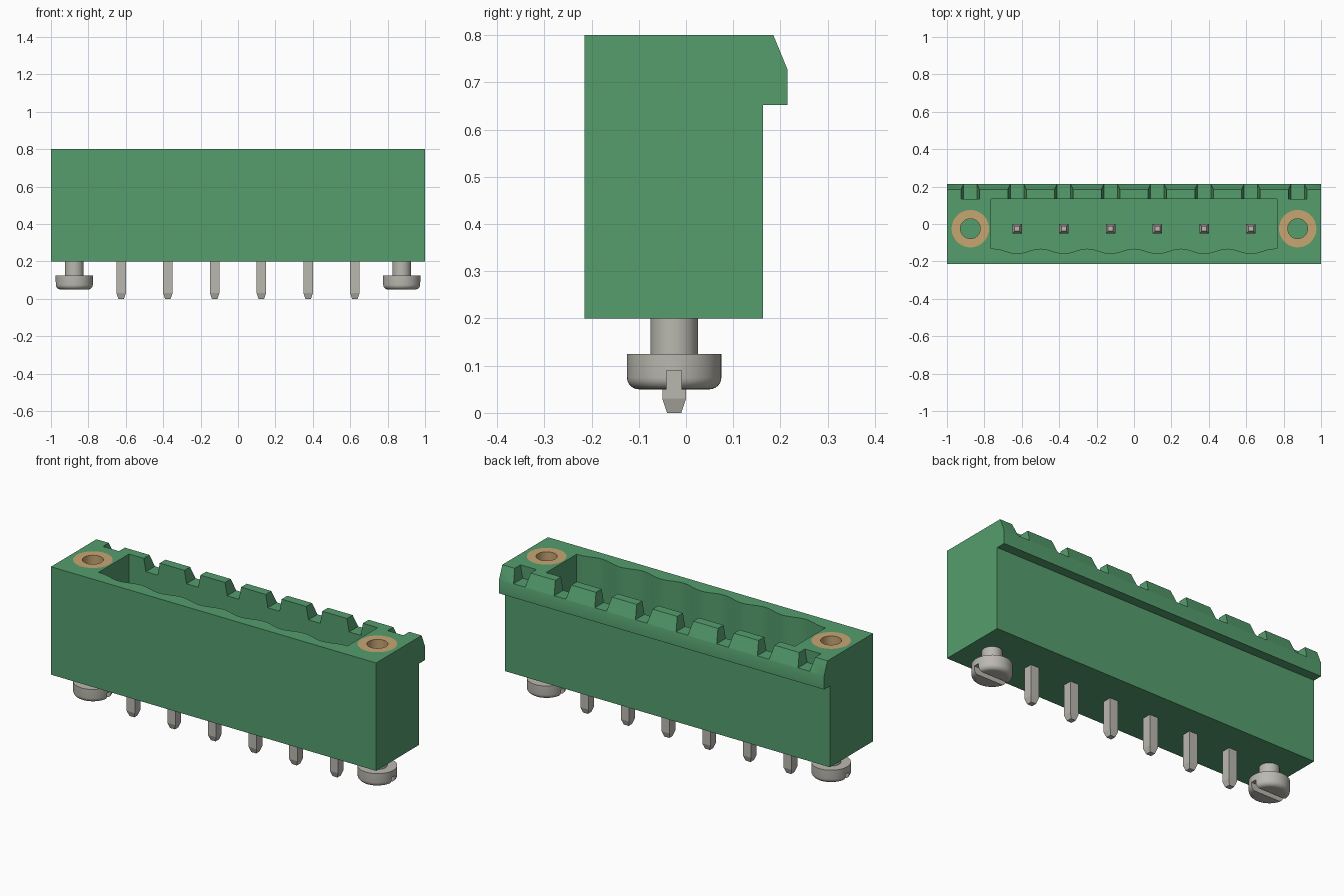
import bpy, bmesh, math

old = bpy.data.objects.get("Cube")
if old:
    bpy.data.objects.remove(old, do_unlink=True)


def material(name, rgb):
    m = bpy.data.materials.new(name)
    m.use_nodes = True
    m.diffuse_color = (*rgb, 1)
    m.node_tree.nodes["Principled BSDF"].inputs["Base Color"].default_value = (*rgb, 1)
    return m


GREEN = material("green plastic", (0.09, 0.34, 0.155))
METAL = material("tin grey", (0.49, 0.48, 0.43))
BRASS = material("brass", (0.57, 0.38, 0.17))


def finish(name, bm, mat):
    bmesh.ops.remove_doubles(bm, verts=bm.verts, dist=1e-5)
    bmesh.ops.recalc_face_normals(bm, faces=bm.faces)
    me = bpy.data.meshes.new(name)
    bm.to_mesh(me)
    bm.free()
    me.materials.append(mat)
    ob = bpy.data.objects.new(name, me)
    bpy.context.collection.objects.link(ob)
    return ob


def prism(name, pts, axis, lo, hi, mat):
    """Extrude a 2D outline along x (yz points), y (xz points) or z (xy points)."""
    def place(p, h):
        return {"x": (h, p[0], p[1]), "y": (p[0], h, p[1]), "z": (p[0], p[1], h)}[axis]
    bm = bmesh.new()
    a = [bm.verts.new(place(p, lo)) for p in pts]
    b = [bm.verts.new(place(p, hi)) for p in pts]
    bm.faces.new(a)
    bm.faces.new(b)
    for i in range(len(pts)):
        j = (i + 1) % len(pts)
        bm.faces.new((a[i], a[j], b[j], b[i]))
    return finish(name, bm, mat)


def lathe(name, profile, x, y, mat, segs=48, closed=False):
    """Spin a radius/height profile around a vertical axis."""
    bm = bmesh.new()
    vs = [bm.verts.new((x + r, y, z)) for r, z in profile]
    n = len(vs)
    es = [bm.edges.new((vs[i], vs[(i + 1) % n])) for i in range(n if closed else n - 1)]
    bmesh.ops.spin(bm, geom=vs + es, cent=(x, y, 0), axis=(0, 0, 1),
                   angle=2 * math.pi, steps=segs)
    return finish(name, bm, mat)


def cut(ob, cutter):
    mod = ob.modifiers.new("cut", "BOOLEAN")
    mod.operation = "DIFFERENCE"
    mod.solver = "EXACT"
    mod.object = cutter
    bpy.context.view_layer.objects.active = ob
    bpy.ops.object.modifier_apply(modifier=mod.name)
    bpy.data.objects.remove(cutter, do_unlink=True)


def smooth(ob):
    bpy.ops.object.select_all(action="DESELECT")
    ob.select_set(True)
    bpy.context.view_layer.objects.active = ob
    bpy.ops.object.shade_smooth_by_angle(angle=math.radians(30))


PITCH, AXIS_Y = 0.25, -0.025
PINS = [(i - 2.5) * PITCH for i in range(6)]
ENDS = (-0.875, 0.875)
FLOOR, BORE = 0.3, 0.42

# Housing with an overhanging chamfered lip along the back
body = prism("housing", [(-0.215, 0.2), (0.163, 0.2), (0.163, 0.652), (0.215, 0.652),
                         (0.215, 0.727), (0.185, 0.8), (-0.215, 0.8)], "x", -1, 1, GREEN)

# Socket with a scalloped front wall
outline = [(0.765, -0.132), (0.765, 0.135), (-0.765, 0.135), (-0.765, -0.132)]
for i in range(73):
    x = -0.75 + 1.5 * i / 72
    outline.append((x, -0.145 - 0.013 * math.cos(2 * math.pi * (x - PINS[0]) / PITCH)))
cut(body, prism("socket_cutter", outline, "z", FLOOR, 0.9, GREEN))

# Tapered notches across the lip
for x in PINS + list(ENDS):
    pts = [(x - 0.036, 0.729), (x + 0.036, 0.729), (x + 0.064, 0.88), (x - 0.064, 0.88)]
    cut(body, prism("notch_cutter", pts, "y", 0.134, 0.3, GREEN))

# Bores for the threaded inserts
for x in ENDS:
    cut(body, lathe("bore_cutter", [(0, BORE), (0.1, BORE), (0.1, 0.9), (0, 0.9)],
                    x, AXIS_Y, GREEN))
smooth(body)

# Inserts and slotted screws at both ends
for side, x in zip(("right", "left"), ENDS):
    smooth(lathe(side + "_insert", [(0.053, BORE), (0.1, BORE), (0.1, 0.8), (0.053, 0.8)],
                 x, AXIS_Y, BRASS, closed=True))
    prof = [(0, 0.21), (0.05, 0.21), (0.05, 0.125), (0.1, 0.125)]
    for k in range(7):
        a = math.radians(15 * k)
        prof.append((0.075 + 0.025 * math.cos(a), 0.075 - 0.025 * math.sin(a)))
    prof.append((0, 0.05))
    screw = lathe(side + "_screw", prof, x, AXIS_Y, METAL)
    slot = [(AXIS_Y - 0.016, 0.0), (AXIS_Y + 0.016, 0.0),
            (AXIS_Y + 0.016, 0.09), (AXIS_Y - 0.016, 0.09)]
    cut(screw, prism("slot_cutter", slot, "x", x - 0.15, x + 0.15, METAL))
    smooth(screw)

# Square contact pins with tapered tips
for n, x in enumerate(PINS):
    bm = bmesh.new()
    rings = []
    for half, z in ((0.015, 0), (0.025, 0.03), (0.025, 0.58), (0.013, 0.62)):
        rings.append([bm.verts.new((x + half * sx, AXIS_Y + half * sy, z))
                      for sx, sy in ((-1, -1), (1, -1), (1, 1), (-1, 1))])
    bm.faces.new(rings[0])
    bm.faces.new(rings[-1])
    for lo, hi in zip(rings, rings[1:]):
        for i in range(4):
            j = (i + 1) % 4
            bm.faces.new((lo[i], lo[j], hi[j], hi[i]))
    finish("contact_pin_%d" % (n + 1), bm, METAL)
